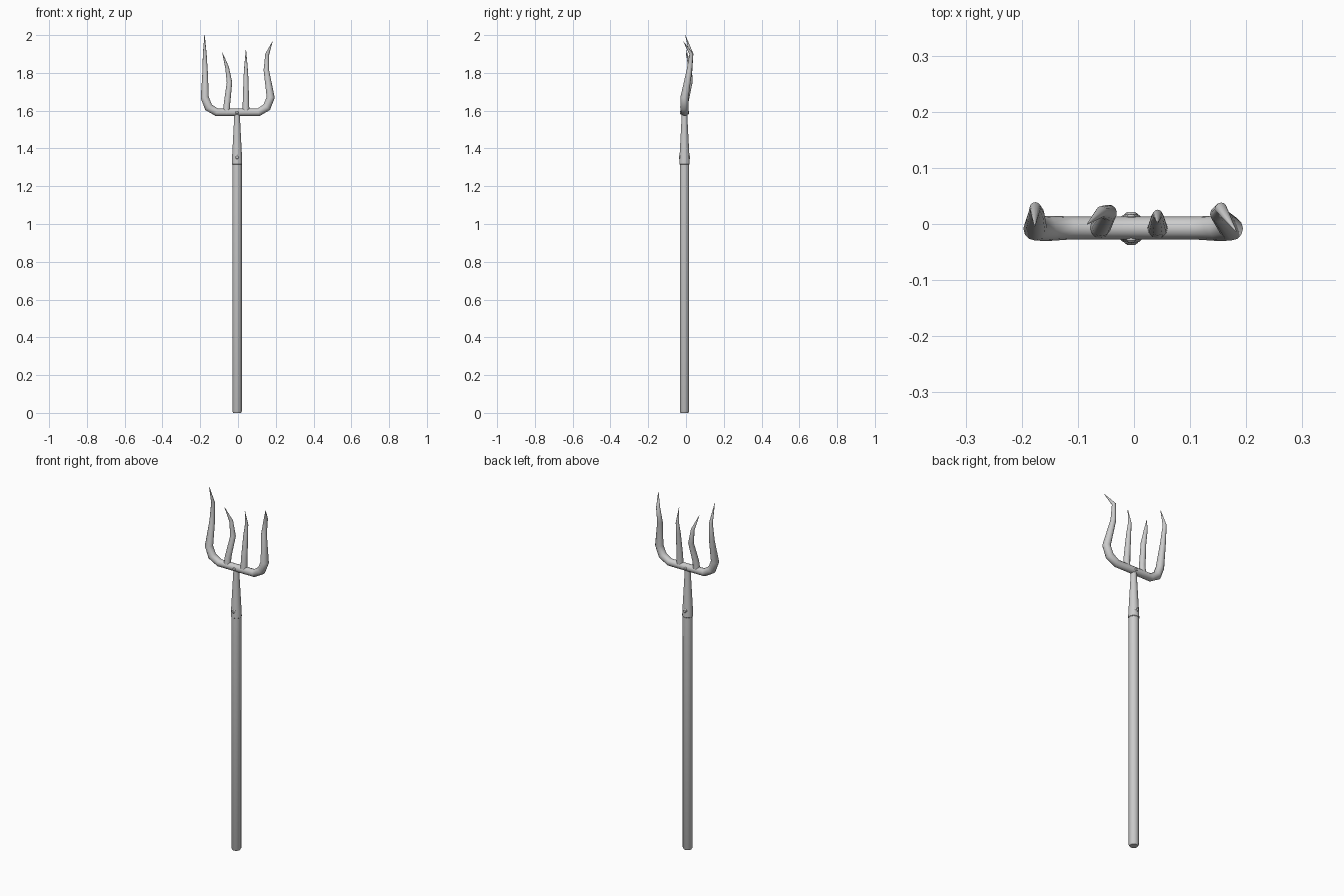
import bpy, math

if "Cube" in bpy.data.objects:
    bpy.data.objects.remove(bpy.data.objects["Cube"])

CX, CY = -0.005, -0.008   # axis of the shaft


def smooth(ob, angle=40):
    bpy.ops.object.select_all(action='DESELECT')
    ob.select_set(True)
    bpy.context.view_layer.objects.active = ob
    bpy.ops.object.shade_smooth_by_angle(angle=math.radians(angle))


def lathe(name, profile, loc, rot=(0, 0, 0), n=16):
    """Capped solid of revolution from (radius, height) pairs."""
    verts, faces = [], []
    for r, z in profile:
        for i in range(n):
            a = 2 * math.pi * (i + 0.5) / n
            verts.append((r * math.cos(a), r * math.sin(a), z))
    for k in range(len(profile) - 1):
        for i in range(n):
            j = (i + 1) % n
            faces.append((k * n + i, k * n + j, (k + 1) * n + j, (k + 1) * n + i))
    faces.append(tuple(reversed(range(n))))
    faces.append(tuple(range((len(profile) - 1) * n, len(profile) * n)))
    me = bpy.data.meshes.new(name)
    me.from_pydata(verts, [], faces)
    ob = bpy.data.objects.new(name, me)
    bpy.context.collection.objects.link(ob)
    ob.location, ob.rotation_euler = loc, rot
    smooth(ob)
    return ob


def tube(name, points):
    """Tapered round bar through (x, y, z, radius) points."""
    cu = bpy.data.curves.new(name, 'CURVE')
    cu.dimensions = '3D'
    cu.bevel_depth = 1.0
    cu.bevel_resolution = 4
    cu.use_fill_caps = True
    sp = cu.splines.new('POLY')
    sp.points.add(len(points) - 1)
    for p, (x, y, z, r) in zip(sp.points, points):
        p.co, p.radius = (x, y, z, 1), r
    ob = bpy.data.objects.new(name, cu)
    bpy.context.collection.objects.link(ob)
    bpy.ops.object.select_all(action='DESELECT')
    ob.select_set(True)
    bpy.context.view_layer.objects.active = ob
    bpy.ops.object.convert(target='MESH')
    smooth(bpy.context.object, 60)


# Wooden shaft with softened foot
lathe("shaft", [(0.021, 0), (0.0255, 0.008), (0.0255, 1.34)], (CX, CY, 0))

# Metal socket tapering up to the crossbar
lathe("socket", [(0.026, 1.316), (0.028, 1.318), (0.028, 1.326), (0.0265, 1.36),
                 (0.0145, 1.585)], (CX, CY, 0))

# Rivets, front and back
for tag, z, reach, r in (("socket", 1.354, 0.0295, 0.0125), ("crossbar", 1.59, 0.025, 0.009)):
    for side, s in (("front", 1), ("back", -1)):
        lathe(f"{tag}_rivet_{side}", [(r, 0), (r, reach - 0.004), (r * 0.6, reach)],
              (CX, CY, z), (s * math.pi / 2, 0, 0), 10)

# Crossbar running into the two bent outer tines
tube("crossbar_and_outer_tines", [
    (-0.177, -0.004, 2.0, 0.001), (-0.176, 0.029, 1.90, 0.010),
    (-0.174, 0.018, 1.80, 0.0145), (-0.176, -0.008, 1.67, 0.0215),
    (-0.156, -0.008, 1.618, 0.0225), (-0.112, -0.007, 1.591, 0.0205),
    (0.108, -0.007, 1.591, 0.0205), (0.152, -0.008, 1.618, 0.0225),
    (0.173, -0.008, 1.67, 0.0215), (0.150, 0.018, 1.815, 0.0145),
    (0.155, 0.028, 1.90, 0.0105), (0.182, -0.013, 1.965, 0.001)])

# Inner tines
tube("inner_tine_left", [
    (-0.062, -0.008, 1.585, 0.0185), (-0.058, -0.005, 1.64, 0.017),
    (-0.045, 0.020, 1.75, 0.0145), (-0.058, 0.022, 1.83, 0.010),
    (-0.083, 0.000, 1.907, 0.001)])
tube("inner_tine_right", [
    (0.042, -0.008, 1.585, 0.0185), (0.042, -0.004, 1.66, 0.0165),
    (0.042, 0.009, 1.78, 0.0125), (0.042, 0.017, 1.84, 0.0085),
    (0.042, 0.002, 1.92, 0.001)])
